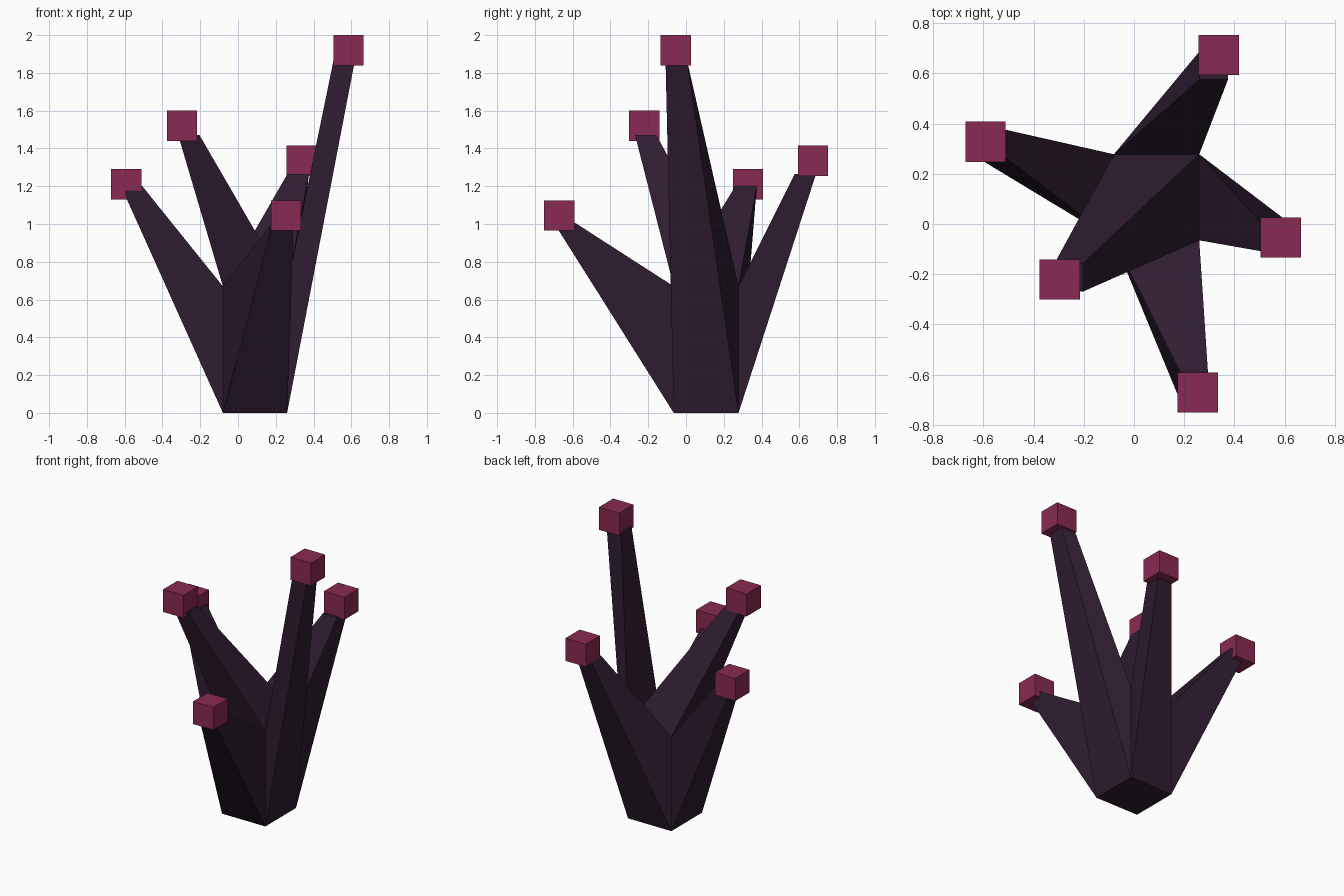
import bpy, bmesh
from mathutils import Vector

if "Cube" in bpy.data.objects:
    bpy.data.objects.remove(bpy.data.objects["Cube"])


def material(name, color):
    m = bpy.data.materials.new(name)
    m.diffuse_color = (*color, 1)
    m.use_nodes = True
    m.node_tree.nodes["Principled BSDF"].inputs["Base Color"].default_value = m.diffuse_color
    return m


stem_mat = material("dark_purple", (0.028, 0.012, 0.030))
tip_mat = material("magenta", (0.25, 0.023, 0.085))

# Branches: trunk face direction, centre of the flat branch end, centre of the tip cube
branches = {
    "right": ((1, 0, 0), (0.563, -0.052, 1.87), (0.585, -0.054, 1.92)),
    "back": ((0, 1, 0), (0.318, 0.632, 1.265), (0.338, 0.673, 1.335)),
    "left": ((-1, 0, 0), (-0.563, 0.318, 1.20), (-0.592, 0.328, 1.21)),
    "front": ((0, -1, 0), (0.238, -0.642, 1.005), (0.254, -0.671, 1.045)),
    "top": ((0, 0, 1), (-0.26, -0.213, 1.47), (-0.296, -0.221, 1.52)),
}
END = 0.0565   # half width of a branch end
TIP = 0.08     # half width of a tip cube

# Trunk: a box whose five upper faces are drawn out into branches
lo, hi = Vector((-0.08, -0.065, 0)), Vector((0.26, 0.278, 0.67))
mid = (lo + hi) / 2
bm = bmesh.new()
bmesh.ops.create_cube(bm, size=1)
for v in bm.verts:
    v.co = Vector(c * s for c, s in zip(v.co, hi - lo)) + mid
bm.normal_update()

for direction, end, _ in branches.values():
    d = Vector(direction)
    face = max(bm.faces, key=lambda f: (f.normal.dot(d) > 0.999) - (f.calc_center_median() - mid).length)
    new = bmesh.ops.extrude_discrete_faces(bm, faces=[face])["faces"][0]
    for v in new.verts:
        off = v.co - mid
        # lower edge of a side face runs to the outer edge of the level end square
        sx, sy = [d[i] * (-1 if off.z > 0 else 1) if d[i] else (1 if off[i] > 0 else -1)
                  for i in (0, 1)]
        v.co = Vector(end) + Vector((sx * END, sy * END, 0))
    bm.normal_update()

bmesh.ops.recalc_face_normals(bm, faces=bm.faces)
mesh = bpy.data.meshes.new("branching_stem")
bm.to_mesh(mesh)
bm.free()
mesh.materials.append(stem_mat)
bpy.context.collection.objects.link(bpy.data.objects.new("branching_stem", mesh))

# Tip cubes
for name, (_, _, centre) in branches.items():
    bpy.ops.mesh.primitive_cube_add(size=2 * TIP, location=centre)
    cube = bpy.context.object
    cube.name = name + "_tip"
    cube.data.materials.append(tip_mat)
